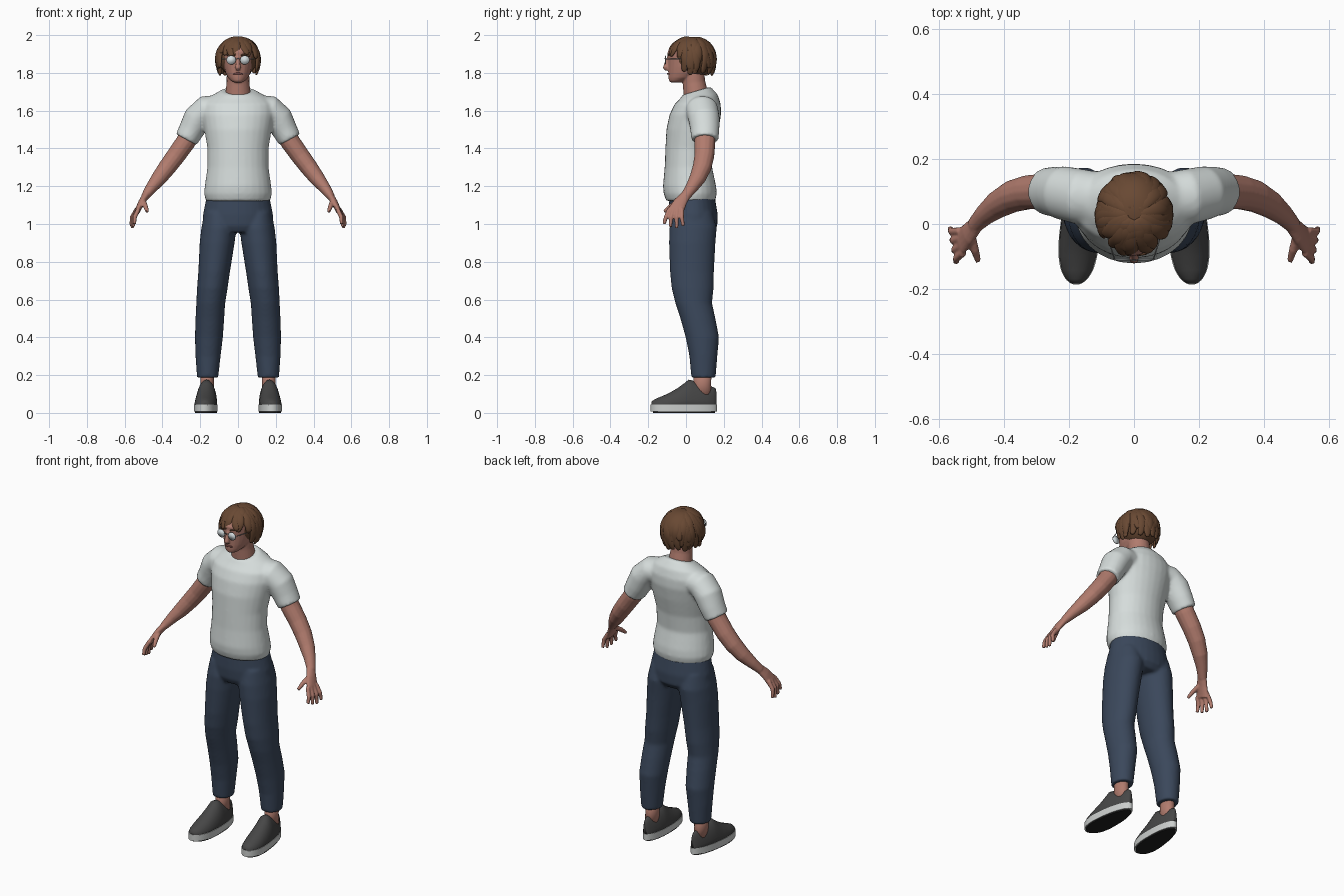
import bpy, bmesh, math, random
from mathutils import Vector

random.seed(4)
if "Cube" in bpy.data.objects:
    bpy.data.objects.remove(bpy.data.objects["Cube"])


def material(name, r, g, b):
    m = bpy.data.materials.new(name)
    m.use_nodes = True
    m.diffuse_color = (r, g, b, 1)
    node = next(n for n in m.node_tree.nodes if n.type == 'BSDF_PRINCIPLED')
    node.inputs["Base Color"].default_value = (r, g, b, 1)
    node.inputs["Roughness"].default_value = 0.8
    return m


skin = material("skin", .44, .2, .155)
lip = material("lip", .3, .1, .09)
white_cotton = material("white cotton", .67, .72, .71)
denim = material("dark denim", .043, .064, .105)
brown_hair = material("brown hair", .14, .066, .033)
shoe_grey = material("shoe grey", .062, .062, .062)
sole_white = material("sole white", .6, .62, .61)
outsole_black = material("outsole black", .015, .015, .015)
lens_pale = material("pale lens", .66, .72, .74)
frame_grey = material("frame grey", .3, .3, .3)


# Section helpers: every section is a centre plus two half-axis vectors
def stack(rows):
    """Horizontal sections from (z, left x, right x, front y, back y, tilt)."""
    out = []
    for z, x0, x1, y0, y1, *tilt in rows:
        out.append((Vector(((x0 + x1) / 2, (y0 + y1) / 2, z)),
                    Vector(((x1 - x0) / 2, 0, 0)),
                    Vector((0, (y1 - y0) / 2, tilt[0] if tilt else 0))))
    return out


def centred(rows):
    return stack([(z, -w, w, *rest) for z, w, *rest in rows])


def tube(rows, ref=lambda p: Vector((0, 1, 0))):
    """Sections across a path of (x, y, z, radius, optional side radius)."""
    pts = [Vector(r[:3]) for r in rows]
    out = []
    for i, row in enumerate(rows):
        t = (pts[min(i + 1, len(pts) - 1)] - pts[max(i - 1, 0)]).normalized()
        n = ref(pts[i])
        n = (n - t * n.dot(t)).normalized()
        out.append((pts[i], t.cross(n) * row[-1], n * row[3]))
    return out


def mirrored(parts):
    flip = lambda v: Vector((-v.x, v.y, v.z))
    return parts + [[tuple(flip(v) for v in s) for s in p] for p in parts]


def finish(name, bm, mat, angle=None):
    bmesh.ops.recalc_face_normals(bm, faces=bm.faces[:])
    me = bpy.data.meshes.new(name)
    bm.to_mesh(me)
    bm.free()
    me.materials.append(mat)
    ob = bpy.data.objects.new(name, me)
    bpy.context.scene.collection.objects.link(ob)
    me.shade_smooth()
    if angle:
        bpy.ops.object.select_all(action='DESELECT')
        ob.select_set(True)
        bpy.context.view_layer.objects.active = ob
        bpy.ops.object.shade_smooth_by_angle(angle=angle)
    return ob


def build(name, parts, mat, sides=20, voxel=0, smooth=4, subdiv=0, floor=None):
    bm = bmesh.new()
    for part in parts:
        rings = []
        for c, a, b in part:
            ring = []
            for k in range(sides):
                ang = math.tau * k / sides
                p = c + a * math.cos(ang) + b * math.sin(ang)
                if floor is not None:
                    p.z = max(p.z, floor)
                ring.append(bm.verts.new(p))
            rings.append(ring)
        for r0, r1 in zip(rings, rings[1:]):
            for k in range(sides):
                j = (k + 1) % sides
                bm.faces.new((r0[k], r0[j], r1[j], r1[k]))
        bm.faces.new(rings[0])
        bm.faces.new(rings[-1])
    ob = finish(name, bm, mat)
    if subdiv:
        ob.modifiers.new("round", 'SUBSURF').levels = subdiv
        ob.modifiers["round"].render_levels = subdiv
    if voxel:
        m = ob.modifiers.new("blend", 'REMESH')
        m.mode, m.voxel_size, m.use_smooth_shade = 'VOXEL', voxel, True
        s = ob.modifiers.new("soften", 'SMOOTH')
        s.factor, s.iterations = .5, smooth
    return ob


# Shirt: torso blended with two short sleeves
torso = centred([(1.122, .17, -.105, .155), (1.16, .18, -.118, .163), (1.2, .176, -.122, .16),
                 (1.3, .162, -.113, .138), (1.4, .162, -.109, .148), (1.5, .178, -.104, .172),
                 (1.58, .192, -.087, .186), (1.635, .19, -.06, .184), (1.675, .15, -.03, .168, .01),
                 (1.705, .09, -.018, .13, .022)])
sleeve = tube([(.08, .075, 1.615, .08, .07), (.17, .085, 1.605, .085, .075),
               (.215, .095, 1.56, .083, .075), (.245, .1, 1.5, .077, .068),
               (.274, .1, 1.447, .072, .062)])
build("shirt", [torso] + mirrored([sleeve]), white_cotton, 28, .009, 5)

# Trousers: hips blended with two legs
hips = centred([(1.15, .165, -.088, .152), (1.05, .186, -.092, .168),
                (.99, .188, -.088, .166), (.955, .16, -.07, .14)])
leg = stack([(1.06, .03, .178, -.07, .14), (.98, .008, .194, -.088, .163), (.9, .018, .203, -.09, .156),
             (.75, .042, .21, -.085, .148), (.66, .055, .217, -.076, .146), (.58, .068, .221, -.056, .138),
             (.5, .073, .225, -.03, .156), (.4, .08, .228, -.002, .175), (.3, .092, .225, .018, .166),
             (.187, .105, .217, .028, .157)])
build("trousers", [hips] + mirrored([leg]), denim, 28, .009, 4)

# Arms and hands
arm = tube([(.24, .1, 1.5, .055), (.28, .1, 1.43, .056, .052), (.33, .097, 1.36, .053, .05),
            (.375, .085, 1.3, .05, .047), (.42, .06, 1.24, .043, .041), (.46, .028, 1.19, .033, .031),
            (.492, -.005, 1.145, .026, .022)])
palm = tube([(.485, 0, 1.155, .026, .02), (.51, -.03, 1.115, .036, .018),
             (.53, -.052, 1.075, .042, .015), (.535, -.057, 1.06, .04, .013)])
hand = [arm, palm, tube([(.503, -.03, 1.125, .014), (.49, -.08, 1.095, .013), (.48, -.115, 1.065, .009)])]
for i, drop in enumerate((0, .015, .022, .01)):
    y = -.088 + .022 * i
    tip = Vector((.548 + .006 * i, -.117 + .034 * i, 1 - drop))
    hand.append(tube([(.526 + .003 * i, y, 1.08, .012), (.547 + .005 * i, (y + tip.y) / 2 - .004, 1.035, .0115),
                      (*tip, .009)]))
build("arms", mirrored(hand), skin, 14, .005, 2)

# Head, neck and nose
head = centred([(1.75, .024, -.082, -.02), (1.758, .037, -.09, 0), (1.775, .053, -.093, .05),
                (1.8, .066, -.094, .09), (1.83, .074, -.094, .11), (1.87, .08, -.095, .125),
                (1.91, .082, -.098, .13), (1.945, .07, -.075, .11), (1.97, .04, -.03, .08)])
neck = tube([(0, .062, 1.64, .07, .075), (0, .05, 1.7, .064, .066), (0, .042, 1.75, .06), (0, .035, 1.82, .06)])
nose = tube([(0, -.092, 1.885, .008), (0, -.104, 1.85, .011), (0, -.109, 1.828, .014, .016), (0, -.1, 1.815, .01)])
build("head", [head, neck, nose], skin, 24, .005, 3)
build("lips", [tube([(-.024, -.086, 1.793, .003), (-.01, -.096, 1.796, .005),
                     (.01, -.096, 1.796, .005), (.024, -.086, 1.793, .003)])], lip, 8)
build("eyebrows", mirrored([tube([(.016, -.095, 1.893, .004), (.036, -.09, 1.898, .005),
                                  (.058, -.072, 1.893, .003)])]), brown_hair, 8)

# Hair: inner cap with layers of wavy tapered locks
middle = Vector((0, .03, 1.88))
cap = []
for k in range(1, 12):
    c, s = math.cos(math.pi * k / 12), math.sin(math.pi * k / 12)
    cap.append((Vector((0, .045, 1.885 + .108 * c)), Vector((.106 * s, 0, 0)), Vector((0, .116 * s, 0))))
build("hair_cap", [cap], brown_hair)


def lock(azimuth, layer):
    side = min(1, max(0, (abs(azimuth) - .75) / .7))
    end = 1.42 + 1.2 * side * side * (3 - 2 * side) - .36 * layer + random.uniform(-.13, .13)
    phase, bend = random.uniform(0, 6), random.uniform(-.12, .22)
    rows = []
    for k in range(9):
        t = k / 8
        phi = .12 + t * (end - .12)
        f = math.sin(phi) if phi < math.pi / 2 else 1 - .2 * math.cos(phi) ** 2
        f *= 1 + .025 * math.sin(8 * t + phase) + .07 * t ** 5
        a = azimuth + bend * t + .07 * math.sin(7 * t + phase)
        w = .028 * math.sin(math.pi * (.14 + .78 * t)) ** .6
        rows.append((.108 * f * math.sin(a), .03 - .12 * f * math.cos(a),
                     1.88 + .105 * math.cos(phi), w * .5, w))
    return tube(rows, lambda p: p - middle)


locks = []
for layer in range(3):
    count = 19 - 3 * layer
    for k in range(count):
        locks.append(lock(math.tau * (k + .5 * layer) / count - math.pi + .05, layer))
build("hair_locks", locks, brown_hair, 8, subdiv=1)

# Glasses
build("lenses", mirrored([[(Vector((.036, y, 1.868)), Vector((.023, 0, 0)), Vector((0, 0, .022)))
                           for y in (-.112, -.107)]]), lens_pale, 28)
rim = [tube([(.06, -.108, 1.873, .002), (.084, -.03, 1.873, .002), (.09, .04, 1.87, .002)],
            lambda p: Vector((0, 0, 1))),
       [(Vector((.036, y, 1.868)), Vector((.025, 0, 0)), Vector((0, 0, .024))) for y in (-.11, -.108)]]
bridge = tube([(-.014, -.11, 1.873, .002), (0, -.112, 1.876, .002), (.014, -.11, 1.873, .002)])
build("glasses_frame", mirrored(rim) + [bridge], frame_grey, 24)

# Ankles
build("ankles", mirrored([stack([(.08, .125, .198, .035, .14), (.15, .128, .198, .04, .133),
                                 (.23, .128, .2, .04, .135)])]), skin)


# Shoes: u runs from the toe at -1 to the heel at 1
def foot(u):
    return .168 - .01 * u, -.011 + .176 * u, math.sqrt(max(0, 1 - abs(u) ** 2.5)) * (.06 - .011 * u)


upper = []
for u, top in ((-.98, .058), (-.9, .07), (-.75, .082), (-.5, .1), (-.2, .13), (.02, .158), (.14, .176),
               (.25, .172), (.45, .155), (.7, .143), (.88, .137), (.96, .128), (.985, .1)):
    x, y, w = foot(u)
    upper.append((Vector((x, y, .04)), Vector((w * .97, 0, 0)), Vector((0, 0, top - .04))))
build("shoe_uppers", mirrored([upper]), shoe_grey, 28, floor=.038)


def sole(name, scale, z0, z1, mat):
    bm = bmesh.new()
    for side in (1, -1):
        ring = []
        for k in range(48):
            ang = math.tau * k / 48
            x, y, w = foot(math.cos(ang))
            edge = w * scale * (1 if math.sin(ang) > 0 else -1)
            ring.append(bm.verts.new((side * (x + edge), -.011 + (y + .011) * scale, z0)))
        face = bm.faces.new(ring)
        new = bmesh.ops.extrude_face_region(bm, geom=[face])["geom"]
        bmesh.ops.translate(bm, vec=(0, 0, z1 - z0), verts=[v for v in new if isinstance(v, bmesh.types.BMVert)])
    finish(name, bm, mat, math.radians(40))


sole("shoe_soles", 1, .007, .045, sole_white)
sole("outsoles", .93, 0, .009, outsole_black)
